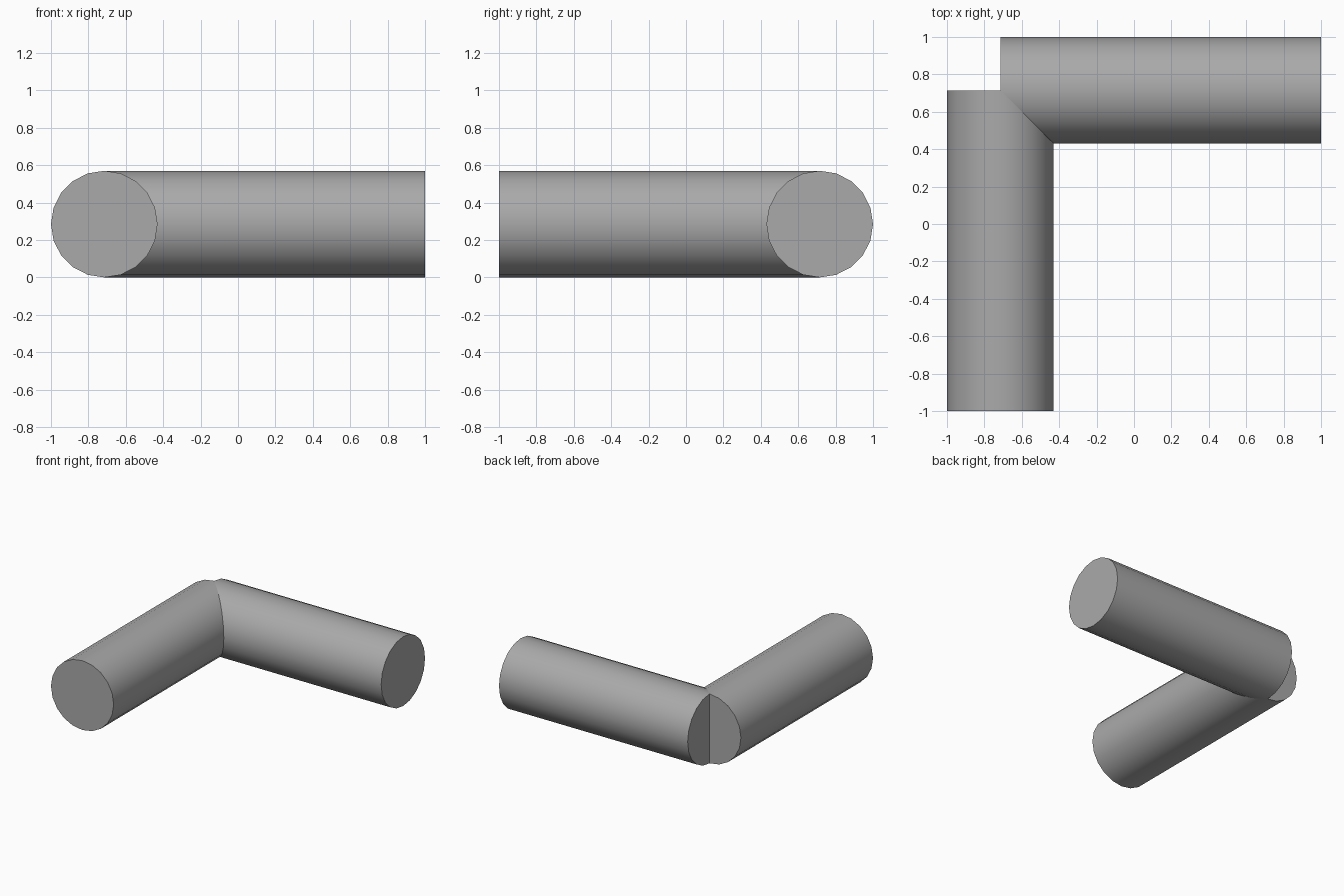
import bpy
import math

cube = bpy.data.objects.get("Cube")
if cube:
    bpy.data.objects.remove(cube, do_unlink=True)

RADIUS = 0.285
AXIS = 1 - RADIUS              # distance of each pipe's centre line from the middle
LENGTH = 1 + AXIS              # outer end to the shared corner
MIDDLE = (1 - AXIS) / 2        # offset of each pipe's midpoint along its own axis

grey = bpy.data.materials.new("grey")
grey.use_nodes = True
colour = (0.4, 0.4, 0.4, 1)
grey.diffuse_color = colour
grey.node_tree.nodes["Principled BSDF"].inputs["Base Color"].default_value = colour


def pipe(name, location, rotation):
    """A capped twenty-sided cylinder with smooth sides and sharp rims."""
    bpy.ops.mesh.primitive_cylinder_add(
        vertices=20, radius=RADIUS, depth=LENGTH,
        location=location, rotation=rotation)
    obj = bpy.context.object
    obj.name = name
    obj.data.materials.append(grey)
    bpy.ops.object.shade_smooth_by_angle(angle=math.radians(30))
    return obj


# Two equal arms meeting at a right angle in the back right corner
quarter = math.pi / 2
pipe("front_arm", (-AXIS, -MIDDLE, RADIUS), (quarter, 0, 0))
pipe("side_arm", (MIDDLE, AXIS, RADIUS), (0, quarter, 0))
